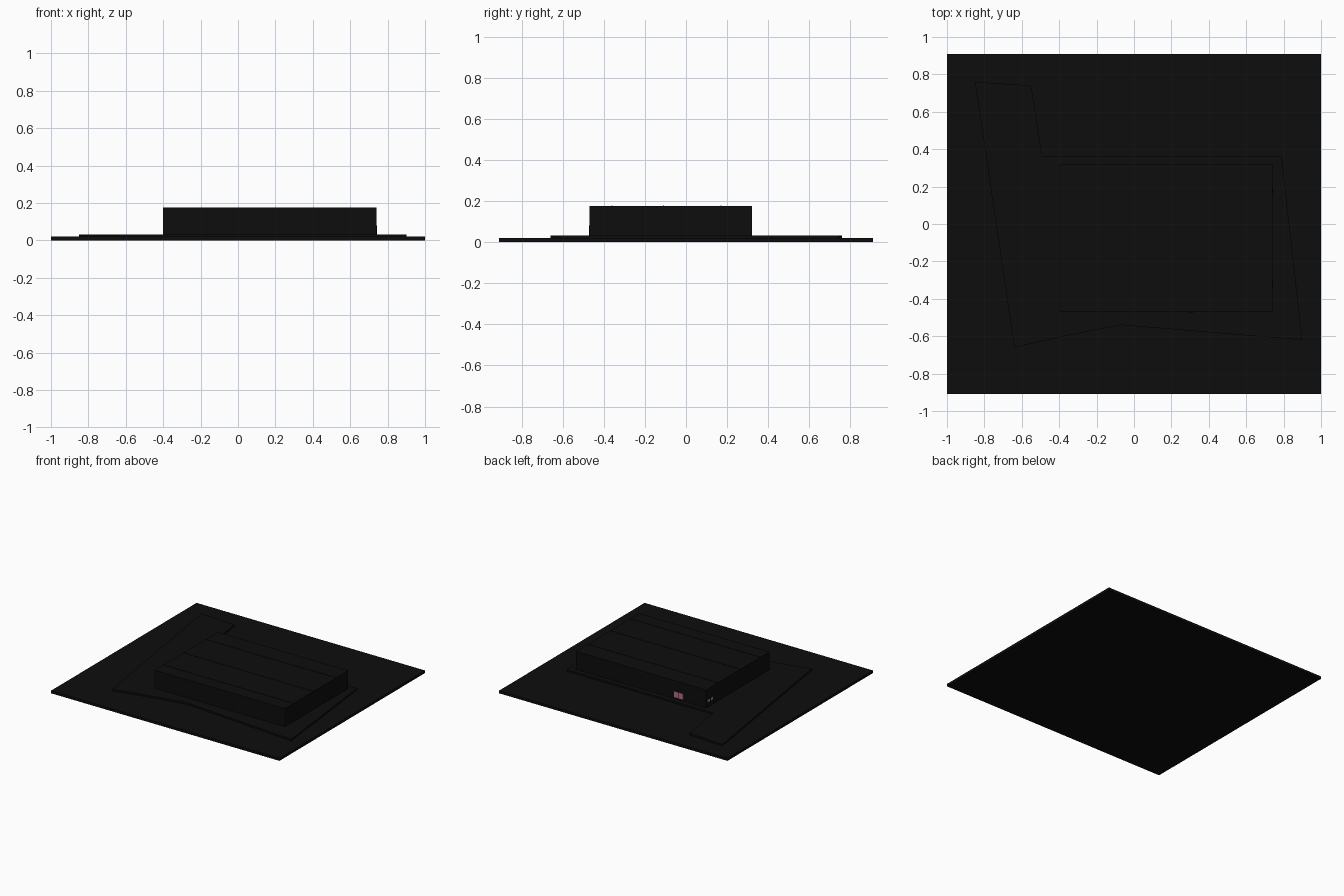
import bpy, bmesh

if "Cube" in bpy.data.objects:
    bpy.data.objects.remove(bpy.data.objects["Cube"])


def material(name, rgb):
    m = bpy.data.materials.new(name)
    m.diffuse_color = (*rgb, 1)
    m.use_nodes = True
    m.node_tree.nodes["Principled BSDF"].inputs["Base Color"].default_value = m.diffuse_color
    return m


black = material("black", (0.004, 0.004, 0.004))
pink = material("pink_glass", (0.45, 0.16, 0.24))
grey = material("grey_glass", (0.3, 0.3, 0.3))


def prism(name, outline, z0, z1, mat):
    """Extrude a flat outline from z0 up to z1."""
    bm = bmesh.new()
    face = bm.faces.new([bm.verts.new((x, y, z0)) for x, y in outline])
    ext = bmesh.ops.extrude_face_region(bm, geom=[face])
    top = [g for g in ext["geom"] if isinstance(g, bmesh.types.BMVert)]
    bmesh.ops.translate(bm, verts=top, vec=(0, 0, z1 - z0))
    bmesh.ops.recalc_face_normals(bm, faces=bm.faces)
    mesh = bpy.data.meshes.new(name)
    bm.to_mesh(mesh)
    bm.free()
    obj = bpy.data.objects.new(name, mesh)
    mesh.materials.append(mat)
    bpy.context.collection.objects.link(obj)
    return obj


def box(name, x0, x1, y0, y1, z0, z1, mat):
    return prism(name, [(x0, y0), (x1, y0), (x1, y1), (x0, y1)], z0, z1, mat)


# Ground slab and paved lot
box("ground_slab", -1, 1, -0.91, 0.91, 0, 0.02, black)
prism("paved_lot", [(-0.85, 0.76), (-0.64, -0.66), (-0.35, -0.595), (-0.07, -0.54),
                    (0.9, -0.62), (0.79, 0.36), (-0.49, 0.36), (-0.55, 0.74)],
      0.02, 0.033, black)

# Warehouse block
box("warehouse", -0.4, 0.74, -0.47, 0.32, 0.033, 0.175, black)

# Thin roof seams
for i, y in enumerate((-0.36, -0.11, 0.17)):
    box(f"roof_seam_{i}", -0.4, 0.74, y - 0.003, y + 0.003, 0.175, 0.177, black)

# Doors on the front and right walls
box("front_door", 0.29, 0.32, -0.472, -0.47, 0.033, 0.08, black)
for i, y in enumerate((-0.32, 0.18)):
    box(f"side_door_{i}", 0.74, 0.742, y - 0.02, y + 0.02, 0.033, 0.08, black)

# Glazed double door at the back
for i, x in enumerate((-0.2, -0.158)):
    box(f"back_window_{i}", x, x + 0.037, 0.32, 0.322, 0.045, 0.09, pink)

# Small windows on the left wall
for i, y in enumerate((0.235, 0.275)):
    box(f"left_window_{i}", -0.402, -0.4, y, y + 0.025, 0.07, 0.09, grey)
